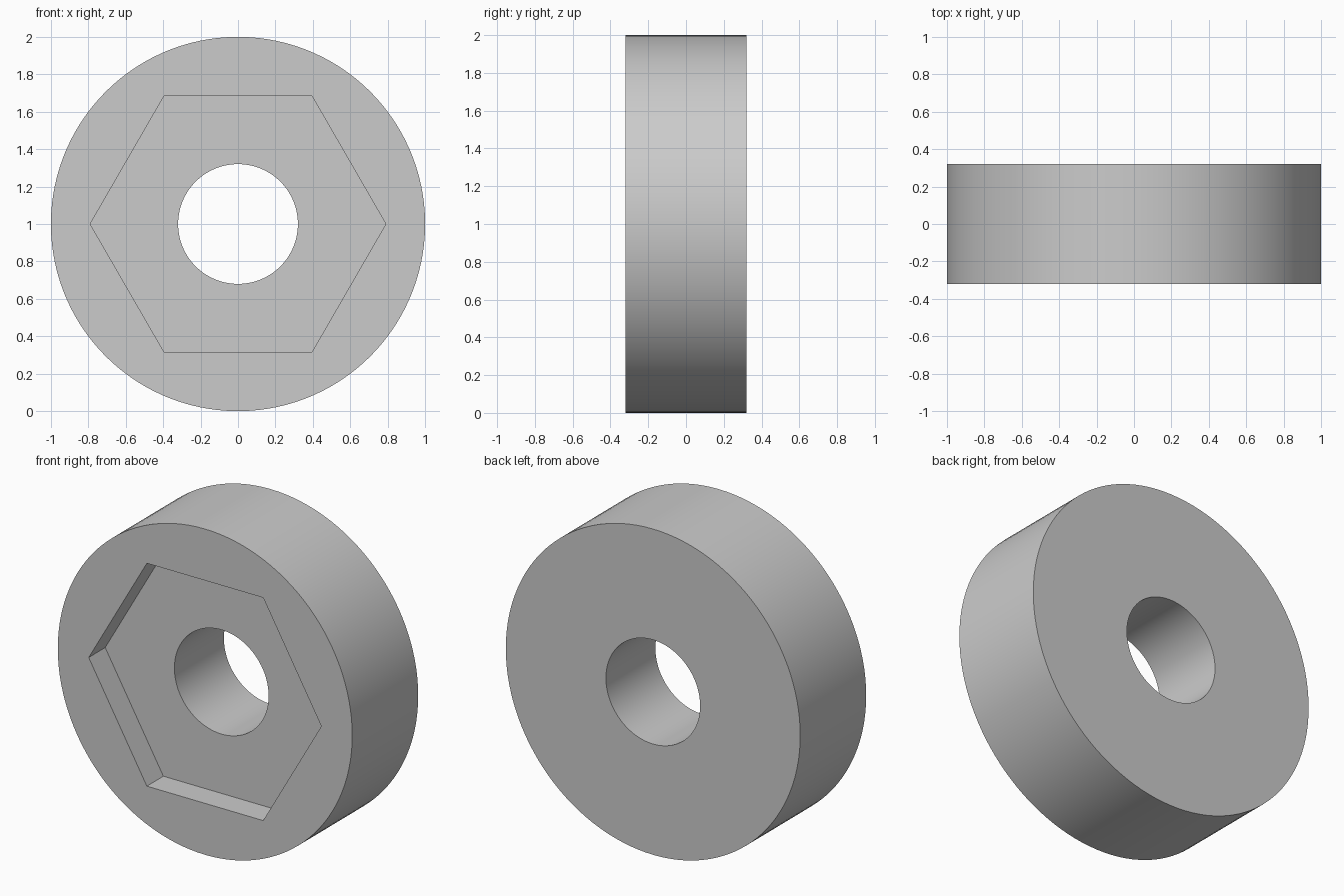
import bpy
import bmesh
from math import cos, sin, pi, radians

cube = bpy.data.objects.get("Cube")
if cube:
    bpy.data.objects.remove(cube, do_unlink=True)

SEGMENTS = 120
OUTER, BORE, HEX = 1.0, 0.32, 0.79
HALF, POCKET = 0.32, 0.16


def circle(radius):
    return lambda angle: radius


def hexagon(radius):
    # Polar outline with corners pointing left and right
    apothem = radius * cos(pi / 6)
    return lambda angle: apothem / cos(angle % (pi / 3) - pi / 6)


# Outlines in order around the solid: back, rim, front face, pocket, bore
loops = [
    (circle(OUTER), HALF),
    (circle(OUTER), -HALF),
    (hexagon(HEX), -HALF),
    (hexagon(HEX), -HALF + POCKET),
    (circle(BORE), -HALF + POCKET),
    (circle(BORE), HALF),
]

bm = bmesh.new()
rings = []
for outline, y in loops:
    ring = []
    for i in range(SEGMENTS):
        a = 2 * pi * i / SEGMENTS
        r = outline(a)
        ring.append(bm.verts.new((r * cos(a), y, OUTER + r * sin(a))))
    rings.append(ring)

# Join each outline to the next, closing back to the first
for k, ring in enumerate(rings):
    following = rings[(k + 1) % len(rings)]
    for i in range(SEGMENTS):
        j = (i + 1) % SEGMENTS
        bm.faces.new((ring[i], ring[j], following[j], following[i]))
bmesh.ops.recalc_face_normals(bm, faces=bm.faces)

mesh = bpy.data.meshes.new("spacer_with_hex_pocket")
bm.to_mesh(mesh)
bm.free()
spacer = bpy.data.objects.new("spacer_with_hex_pocket", mesh)
bpy.context.collection.objects.link(spacer)

# Plain grey material
grey = bpy.data.materials.new("plain_grey")
grey.use_nodes = True
colour = (0.6, 0.6, 0.6, 1)
grey.diffuse_color = colour
grey.node_tree.nodes["Principled BSDF"].inputs["Base Color"].default_value = colour
mesh.materials.append(grey)

# Round walls smooth, rims and pocket corners sharp
bpy.ops.object.select_all(action="DESELECT")
spacer.select_set(True)
bpy.context.view_layer.objects.active = spacer
bpy.ops.object.shade_smooth_by_angle(angle=radians(30))
